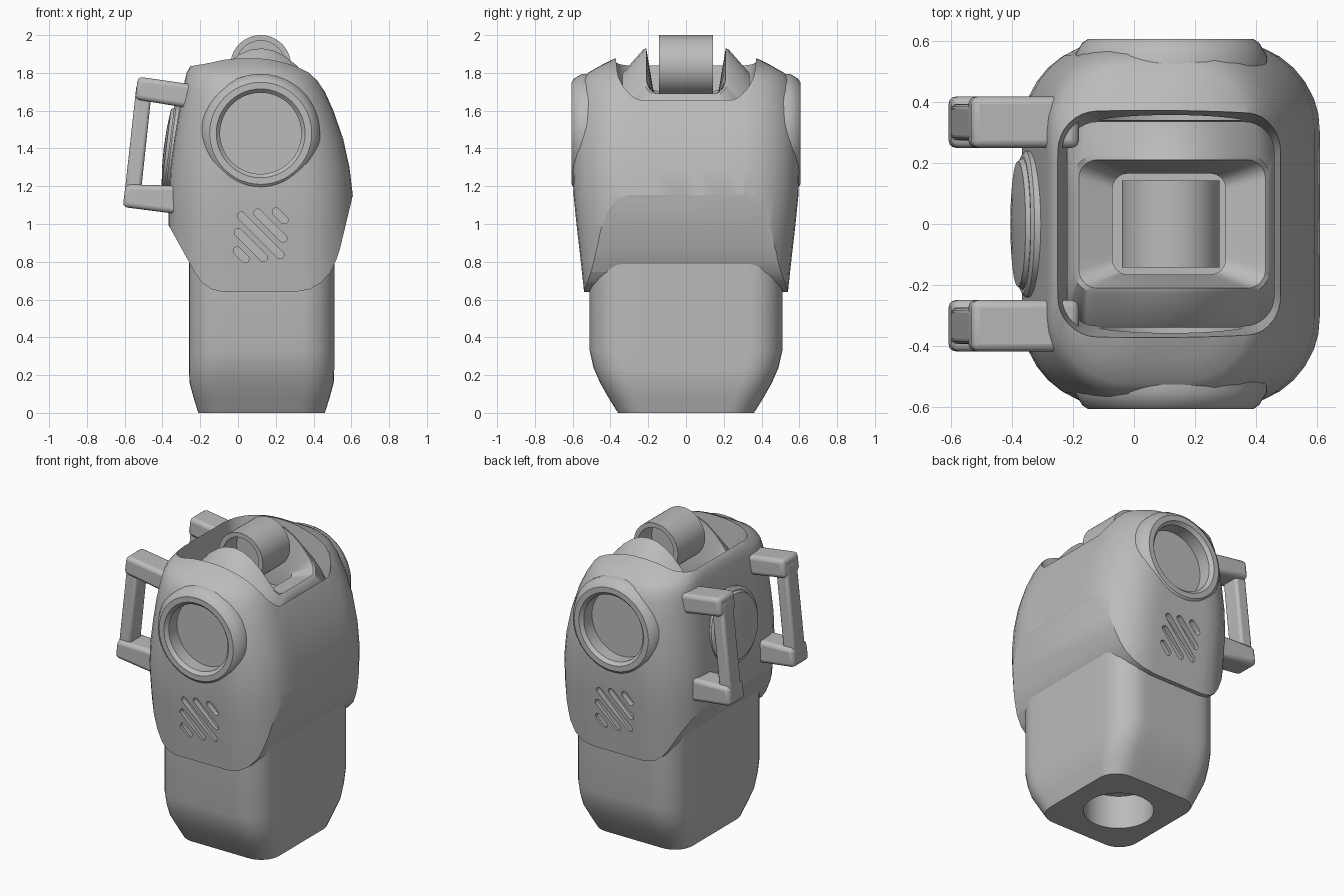
import bpy, bmesh, math
from mathutils import Matrix, Vector

if "Cube" in bpy.data.objects:
    bpy.data.objects.remove(bpy.data.objects["Cube"])

CX = 0.12  # centre line of the head
grey = bpy.data.materials.new("plain_grey")
grey.use_nodes = True
grey.diffuse_color = (0.5, 0.5, 0.5, 1)
grey.node_tree.nodes["Principled BSDF"].inputs["Base Color"].default_value = (0.5, 0.5, 0.5, 1)


def finish(name, bm, angle=32):
    bmesh.ops.recalc_face_normals(bm, faces=bm.faces)
    me = bpy.data.meshes.new(name)
    bm.to_mesh(me)
    bm.free()
    ob = bpy.data.objects.new(name, me)
    bpy.context.collection.objects.link(ob)
    me.materials.append(grey)
    smooth(ob, angle)
    return ob


def activate(ob):
    bpy.ops.object.select_all(action='DESELECT')
    ob.select_set(True)
    bpy.context.view_layer.objects.active = ob


def smooth(ob, angle=32):
    activate(ob)
    bpy.ops.object.shade_smooth_by_angle(angle=math.radians(angle))


def rounded_loop(x0, x1, y, r, arc=8, side=8):
    """Rounded rectangle in plan, always with the same point count."""
    r = min(r, y, (x1 - x0) / 2)
    centres = [(x1 - r, y - r), (x0 + r, y - r), (x0 + r, r - y), (x1 - r, r - y)]
    corners = []
    for q, (cx, cy) in enumerate(centres):
        corners.append([Vector((cx + r * math.cos(a), cy + r * math.sin(a)))
                        for a in [(q + i / arc) * math.pi / 2 for i in range(arc + 1)]])
    pts = []
    for q in range(4):
        a, b = corners[q][-1], corners[(q + 1) % 4][0]
        pts += corners[q] + [a.lerp(b, i / side) for i in range(1, side)]
    return pts


def loft(name, loops, angle=32):
    """Skin a list of 3D loops and cap both ends."""
    bm = bmesh.new()
    rings = [[bm.verts.new(p) for p in loop] for loop in loops]
    n = len(rings[0])
    for a, b in zip(rings, rings[1:]):
        for i in range(n):
            bm.faces.new((a[i], a[(i + 1) % n], b[(i + 1) % n], b[i]))
    bm.faces.new(rings[0])
    bm.faces.new(rings[-1])
    bmesh.ops.remove_doubles(bm, verts=bm.verts, dist=1e-5)
    return finish(name, bm, angle)


def plan_loft(name, rows, angle=32):
    return loft(name, [[(p.x, p.y, z) for p in rounded_loop(x0, x1, y, r)]
                       for z, x0, x1, y, r in rows], angle)


def prism(name, points, y0, y1, bevel=0.0):
    """Front outline pushed along y."""
    ob = loft(name, [[(x, y, z) for x, z in points] for y in (y0, y1)])
    if bevel:
        mod = ob.modifiers.new("soft_edges", 'BEVEL')
        mod.width, mod.segments = bevel, 3
        activate(ob)
        bpy.ops.object.modifier_apply(modifier=mod.name)
        smooth(ob)
    return ob


def lathe(name, profile, matrix, n=64):
    loops = [[matrix @ Vector((r * math.cos(k * math.tau / n), r * math.sin(k * math.tau / n), h))
              for k in range(n)] for r, h in profile]
    return loft(name, loops)


def boolean(ob, cutter, operation='DIFFERENCE'):
    mod = ob.modifiers.new("cut", 'BOOLEAN')
    mod.object, mod.operation, mod.solver = cutter, operation, 'EXACT'
    activate(ob)
    bpy.ops.object.modifier_apply(modifier=mod.name)
    bpy.data.objects.remove(cutter)


# Lower body with a tapered foot and a round socket underneath
plan_loft("lower_body", [
    (0.22, CX - 0.21, CX + 0.21, 0.21, 0.21),
    (0, CX - 0.21, CX + 0.21, 0.21, 0.21),
    (0, -0.21, 0.46, 0.36, 0.13),
    (0.08, -0.235, 0.485, 0.41, 0.15),
    (0.16, -0.257, 0.507, 0.455, 0.16),
    (0.24, -0.26, 0.51, 0.49, 0.17),
    (0.33, -0.26, 0.51, 0.51, 0.17),
    (1.0, -0.26, 0.51, 0.51, 0.17)])

# Head shell
shell = plan_loft("head_shell", [
    (0.55, -0.36, 0.62, 0.53, 0.29),
    (0.8, -0.365, 0.62, 0.557, 0.29),
    (1.0, -0.367, 0.615, 0.58, 0.29),
    (1.15, -0.367, 0.608, 0.595, 0.29),
    (1.3, -0.357, 0.59, 0.6, 0.29),
    (1.45, -0.337, 0.557, 0.6, 0.29),
    (1.6, -0.312, 0.505, 0.592, 0.28),
    (1.7, -0.293, 0.46, 0.575, 0.27),
    (1.76, -0.282, 0.425, 0.555, 0.26),
    (1.8, -0.272, 0.395, 0.52, 0.25),
    (1.84, -0.25, 0.35, 0.45, 0.24),
    (1.87, -0.2, 0.3, 0.39, 0.22),
    (1.89, -0.1, 0.24, 0.34, 0.16)])
trim = prism("trim", [
    (0.66, 2.1), (0.66, 1.345), (0.605, 1.14), (0.54, 0.87), (0.52, 0.81), (0.49, 0.745),
    (0.44, 0.69), (0.38, 0.655), (0.3, 0.64), (-0.08, 0.64), (-0.14, 0.655), (-0.19, 0.69),
    (-0.23, 0.745), (-0.26, 0.8), (-0.36, 0.98), (-0.5, 1.23), (-0.5, 2.1)], -0.8, 0.8)
boolean(shell, trim, 'INTERSECT')
boolean(shell, plan_loft("top_opening", [(1.45, -0.2, 0.45, 0.325, 0.1),
                                         (2.0, -0.27, 0.53, 0.385, 0.14)]))


def pill(cx, cz, half, r, tilt):
    """Slanted slot outline."""
    pts = []
    for i in range(14):
        end = 1 if i < 7 else -1
        a = (i % 7) * math.pi / 6 - math.pi / 2 + (0 if end > 0 else math.pi)
        u, v = end * half + r * math.cos(a), r * math.sin(a)
        pts.append((cx + u * math.cos(tilt) - v * math.sin(tilt),
                    cz + u * math.sin(tilt) + v * math.cos(tilt)))
    return pts


# Round sockets and slanted vents, front and back
for side, label in ((-1, "front"), (1, "back")):
    aim = Matrix.Translation((CX, 0, 1.48)) @ Matrix.Rotation(-side * math.pi / 2, 4, 'X')
    boolean(shell, lathe("bore", [(0.26, 0.34), (0.26, 0.8)], aim))
    lathe(label + "_socket", [(0.001, 0.37), (0.215, 0.37), (0.215, 0.585), (0.235, 0.606),
                              (0.27, 0.606), (0.29, 0.592), (0.315, 0.55), (0.315, 0.5)], aim)
    tilt = side * math.pi / 4
    for k, half in enumerate((0.03, 0.095, 0.145, 0.095, 0.03)):
        off = (k - 2) * 0.073
        slot = pill(CX - off * math.sin(tilt), 0.94 + off * math.cos(tilt), half, 0.021, tilt)
        boolean(shell, prism("slot", slot, side * 0.545, side * 0.75))
smooth(shell)


# Saddle-shaped collar around the top opening
def crown(p, drop=0.0):
    slope = max(0, abs(p.y) - 0.21)
    return (p.x, p.y, 1.94 - 2.5 * (p.x - CX) ** 2 - slope - drop)


outer = rounded_loop(-0.22, 0.46, 0.335, 0.1)
lip = rounded_loop(-0.195, 0.442, 0.225, 0.07)
inner = rounded_loop(-0.18, 0.43, 0.21, 0.06)
well = rounded_loop(-0.07, 0.30, 0.165, 0.05)
loft("top_collar", [[(p.x, p.y, 1.4) for p in outer],
                    [crown(p, 0.015) for p in outer],
                    [crown(p) for p in lip],
                    [crown(p, 0.01) for p in inner],
                    [(p.x, p.y, 1.66) for p in well],
                    [(p.x, p.y, 1.55) for p in well]])

# Hollow roller
roller_aim = Matrix.Translation((CX, 0, 1.84)) @ Matrix.Rotation(math.pi / 2, 4, 'X')
lathe("roller", [(0.13, 0), (0.13, 0.142), (0.16, 0.142), (0.16, -0.142),
                 (0.13, -0.142), (0.13, 0)], roller_aim)

# Round side window
window_aim = Matrix.Translation((-0.345, 0, 1.4)) @ Matrix.Rotation(math.radians(-83), 4, 'Y')
lathe("side_window", [(0.24, -0.08), (0.24, 0.01), (0.225, 0.02), (0.215, 0.02),
                      (0.205, 0.035), (0.1, 0.045), (0.001, 0.048)], window_aim)

# Two side handles, each with two arms and a grip bar
for side, label in ((-1, "front"), (1, "back")):
    def part(name, points, half, bevel):
        prism(label + name, points, side * 0.333 - half, side * 0.333 + half, bevel)

    part("_handle_upper_arm", [(-0.18, 1.73), (-0.53, 1.78), (-0.545, 1.66), (-0.18, 1.6)], 0.084, 0.025)
    part("_handle_lower_arm", [(-0.22, 1.2), (-0.595, 1.21), (-0.61, 1.09), (-0.22, 1.04)], 0.084, 0.025)
    part("_handle_grip", [(-0.455, 1.72), (-0.537, 1.74), (-0.605, 1.12), (-0.52, 1.11)], 0.06, 0.018)
